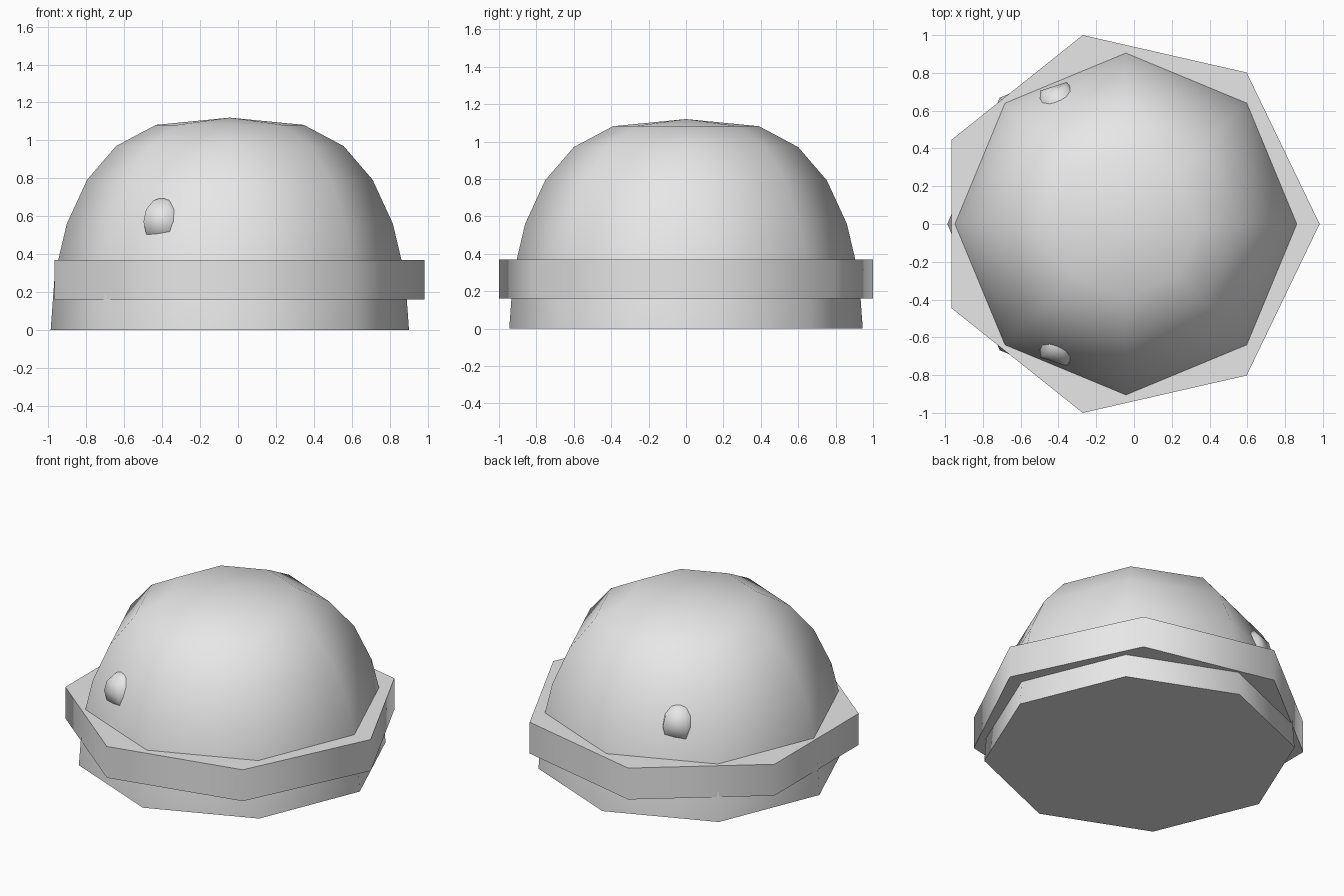
import bpy, bmesh, math

if "Cube" in bpy.data.objects:
    bpy.data.objects.remove(bpy.data.objects["Cube"])

grey = bpy.data.materials.new("plain_grey")
grey.diffuse_color = (0.8, 0.8, 0.8, 1.0)
grey.use_nodes = True
grey.node_tree.nodes["Principled BSDF"].inputs["Base Color"].default_value = grey.diffuse_color


def lathe(name, profile, sides, centre, sharp_deg):
    """Spin a (radius, z) profile around a vertical axis; flat n-gon ends."""
    bm = bmesh.new()
    rings = []
    for r, z in profile:
        if r == 0:
            rings.append([bm.verts.new((0, 0, z))] * sides)
        else:
            rings.append([bm.verts.new((r * math.cos(2 * math.pi * i / sides),
                                        r * math.sin(2 * math.pi * i / sides), z))
                          for i in range(sides)])
    for a, b in zip(rings, rings[1:]):
        for i in range(sides):
            j = (i + 1) % sides
            quad = list(dict.fromkeys((a[i], a[j], b[j], b[i])))
            bm.faces.new(quad)
    for end in (rings[0], rings[-1]):
        if len(set(end)) > 2:
            bm.faces.new(end)
    bmesh.ops.recalc_face_normals(bm, faces=bm.faces[:])
    for f in bm.faces:
        f.smooth = True
    me = bpy.data.meshes.new(name)
    bm.to_mesh(me)
    bm.free()
    me.set_sharp_from_angle(angle=math.radians(sharp_deg))
    me.materials.append(grey)
    ob = bpy.data.objects.new(name, me)
    ob.location = centre
    bpy.context.collection.objects.link(ob)
    return ob


CX = -0.043

# Bulging eight-sided dome with a flat closed base
dome = []
for k in range(7):
    t = math.radians(90 - 15 * k)
    r = 0.945 * math.sin(t) ** 0.655 if k < 6 else 0
    dome.append((r, 1.12 * math.cos(t)))
lathe("dome", dome, 8, (CX, 0, 0), 60)

# Seven-sided band around the lower part of the dome
lathe("band", [(1.0257, 0.16), (1.0257, 0.37)], 7, (CX, 0, 0), 60)

# Small five-sided bumps, mirrored front and back
R = 0.128
ball = [(0 if k in (0, 6) else R * math.sin(math.pi * k / 6),
         -R * math.cos(math.pi * k / 6)) for k in range(7)]
for name, side in (("front_bump", -1), ("back_bump", 1)):
    lathe(name, ball, 5, (-0.395, side * 0.63, 0.572), 80)
